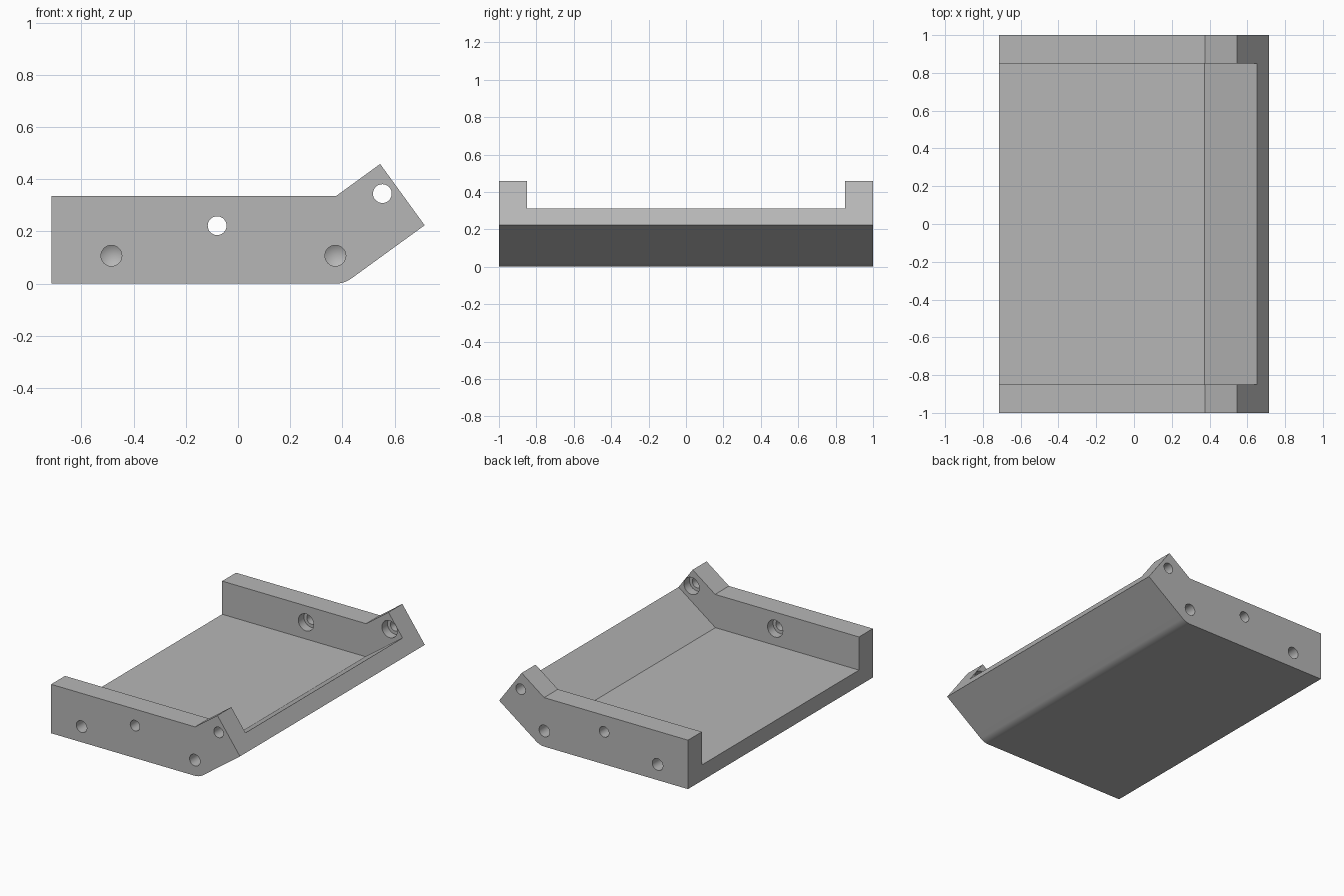
import bpy
import bmesh
from math import radians, sin, cos, tan
from mathutils import Vector, Matrix

cube = bpy.data.objects.get("Cube")
if cube:
    bpy.data.objects.remove(cube, do_unlink=True)

HALF_X, HALF_Y = 0.715, 1.0
WALL = 0.15            # side wall thickness
WALL_TOP = 0.335       # height of the straight walls
FLOOR = 0.108          # floor thickness, also the outer bend radius
TILT = radians(36)     # angle of the raised end
BEND = Vector((0.372, FLOOR))
ALONG = Vector((cos(TILT), sin(TILT)))
UP = Vector((-sin(TILT), cos(TILT)))
END = BEND + ALONG * 0.3455

grey = bpy.data.materials.new("plain grey")
grey.use_nodes = True
grey.diffuse_color = (0.47, 0.47, 0.47, 1)
grey.node_tree.nodes["Principled BSDF"].inputs["Base Color"].default_value = (0.47, 0.47, 0.47, 1)


def finish(name, bm):
    bmesh.ops.recalc_face_normals(bm, faces=bm.faces)
    mesh = bpy.data.meshes.new(name)
    bm.to_mesh(mesh)
    bm.free()
    obj = bpy.data.objects.new(name, mesh)
    bpy.context.collection.objects.link(obj)
    mesh.materials.append(grey)
    return obj


def extrude_profile(name, points, half):
    """Extrude an x-z outline along y, from -half to half."""
    bm = bmesh.new()
    face = bm.faces.new([bm.verts.new((x, -half, z)) for x, z in points])
    result = bmesh.ops.extrude_face_region(bm, geom=[face])
    moved = [v for v in result["geom"] if isinstance(v, bmesh.types.BMVert)]
    bmesh.ops.translate(bm, verts=moved, vec=(0, 2 * half, 0))
    return finish(name, bm)


def round_cutter(name, x, z, stations):
    """Turned cutter along y, given as (y, radius) stations."""
    bm = bmesh.new()
    sides = 32
    rings = []
    for y, r in stations:
        if r == 0:
            rings.append([bm.verts.new((x, y, z))] * sides)
        else:
            rings.append([bm.verts.new((x + r * cos(radians(360 * i / sides)), y,
                                        z + r * sin(radians(360 * i / sides))))
                          for i in range(sides)])
    for a, b in zip(rings, rings[1:]):
        for i in range(sides):
            j = (i + 1) % sides
            corners = list(dict.fromkeys([a[i], a[j], b[j], b[i]]))
            bm.faces.new(corners)
    for ring in (rings[0], rings[-1]):
        if ring[0] is not ring[1]:
            bm.faces.new(ring)
    return finish(name, bm)


# Solid body with a rounded bend on the underside
outline = [(-HALF_X, 0)]
for i in range(13):
    a = TILT * i / 12
    outline.append(BEND + Vector((sin(a), -cos(a))) * FLOOR)
low_corner = END - UP * FLOOR
top_corner = low_corner + UP * 0.29
crease_x = top_corner.x - (top_corner.y - WALL_TOP) / tan(TILT)
outline += [low_corner, top_corner, (crease_x, WALL_TOP), (-HALF_X, WALL_TOP)]
tray = extrude_profile("bent_tray", outline, HALF_Y)

# Pocket between the side walls, open at both ends
far = END + ALONG * 0.3
cutters = [extrude_profile("pocket_cutter",
                           [(-1, FLOOR), BEND, far, (far.x, 1), (-1, 1)],
                           HALF_Y - WALL)]

# Bolt holes counterbored from the inside, and drilled pits on the outside
for side in (-1, 1):
    inner = HALF_Y - WALL
    for x, z in ((-0.08, 0.222), (0.553, 0.345)):
        shape = [(inner - 0.05, 0.058), (inner + 0.06, 0.058),
                 (inner + 0.06, 0.036), (HALF_Y + 0.05, 0.036)]
        cutters.append(round_cutter("bolt_hole_cutter", x, z,
                                    [(side * y, r) for y, r in shape]))
    for x in (-0.485, 0.373):
        shape = [(HALF_Y + 0.05, 0.04), (HALF_Y - 0.095, 0.04), (HALF_Y - 0.119, 0)]
        cutters.append(round_cutter("pit_cutter", x, 0.107,
                                    [(side * y, r) for y, r in shape]))

for cutter in cutters:
    cutter.hide_render = True
    mod = tray.modifiers.new(cutter.name, "BOOLEAN")
    mod.operation = "DIFFERENCE"
    mod.solver = "EXACT"
    mod.object = cutter

# Bake the cuts and remove the cutters
bpy.context.view_layer.update()
graph = bpy.context.evaluated_depsgraph_get()
cut_mesh = bpy.data.meshes.new_from_object(tray.evaluated_get(graph))
tray.modifiers.clear()
tray.data = cut_mesh
for cutter in cutters:
    bpy.data.objects.remove(cutter, do_unlink=True)

# Smooth the bend and the holes, keep the corners crisp
bpy.ops.object.select_all(action="DESELECT")
tray.select_set(True)
bpy.context.view_layer.objects.active = tray
bpy.ops.object.shade_smooth_by_angle(angle=radians(25))
